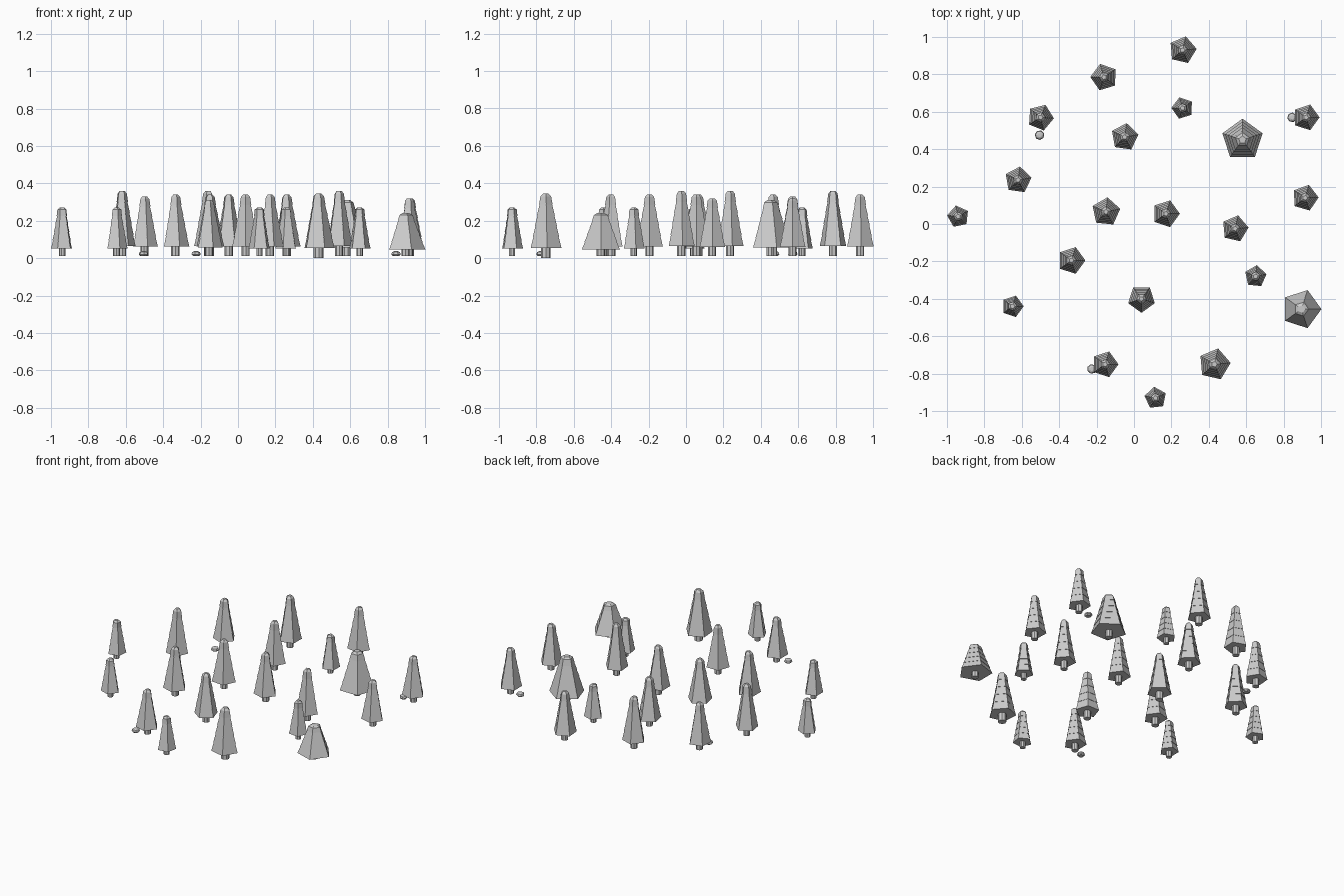
import bpy, bmesh
from math import sin, cos, radians, pi

cube = bpy.data.objects.get("Cube")
if cube:
    bpy.data.objects.remove(cube, do_unlink=True)

grey = bpy.data.materials.new("plain_grey")
grey.use_nodes = True
grey.diffuse_color = (0.6, 0.6, 0.6, 1)
grey.node_tree.nodes["Principled BSDF"].inputs["Base Color"].default_value = (0.6, 0.6, 0.6, 1)


def lathe(bm, sides, phase, profile):
    """Closed low-poly solid from (radius, height) pairs."""
    rings = [[bm.verts.new((r * cos(phase + 2 * pi * i / sides),
                            r * sin(phase + 2 * pi * i / sides), z))
              for i in range(sides)] for r, z in profile]
    for low, high in zip(rings, rings[1:]):
        for i in range(sides):
            j = (i + 1) % sides
            bm.faces.new((low[i], low[j], high[j], high[i]))
    bm.faces.new(rings[0][::-1])
    bm.faces.new(rings[-1])


def finish(name, bm, x, y):
    mesh = bpy.data.meshes.new(name)
    bm.to_mesh(mesh)
    bm.free()
    mesh.materials.append(grey)
    obj = bpy.data.objects.new(name, mesh)
    obj.location = (x, y, 0)
    bpy.context.collection.objects.link(obj)


def tree(name, x, y, top, radius, tip, phase, base=0.012, tiers=5):
    bm = bmesh.new()
    skirt = base + 0.155 * (top - base)
    phase = radians(phase)
    # Trunk
    trunk = 0.3 * radius if tip < 0.03 else 0.022
    lathe(bm, 8, phase, [(trunk, base), (trunk, skirt + 0.02)])
    # Stacked tiers, each slightly overhanging the one below
    step = (top - skirt) / tiers
    for i in range(tiers):
        low = radius + (tip - radius) * i / tiers
        high = radius + (tip - radius) * (i + 1) / tiers
        z = skirt + i * step
        profile = [(low, z), (high - 0.003, z + step)]
        if i == tiers - 1:
            profile = [(low, z), (high + 0.004, z + 0.75 * step), (high * 0.6, z + step)]
        lathe(bm, 5, phase, profile)
    finish(name, bm, x, y)


# Slim trees: x, y, top, radius, rotation
slim = [
    (0.26, 0.93, 0.34, 0.075, 5), (-0.16, 0.785, 0.36, 0.074, 35),
    (-0.50, 0.57, 0.33, 0.072, -4), (-0.05, 0.465, 0.34, 0.075, 10),
    (0.26, 0.62, 0.27, 0.06, 35), (0.92, 0.57, 0.32, 0.072, 0),
    (0.915, 0.14, 0.32, 0.072, 2), (-0.62, 0.235, 0.36, 0.073, 10),
    (-0.94, 0.04, 0.27, 0.06, 30), (-0.15, 0.065, 0.34, 0.078, 12),
    (0.17, 0.055, 0.34, 0.075, 0), (0.54, -0.025, 0.36, 0.073, 5),
    (-0.335, -0.195, 0.34, 0.075, 0), (0.65, -0.28, 0.27, 0.06, 12),
    (0.04, -0.40, 0.34, 0.075, 54), (-0.155, -0.75, 0.31, 0.072, 0),
    (-0.65, -0.44, 0.27, 0.06, 0), (0.115, -0.93, 0.27, 0.06, 25),
]
for n, (x, y, top, radius, turn) in enumerate(slim, 1):
    tree(f"slim_tree_{n}", x, y, top, radius, 0.022, turn)
tree("thick_tree", 0.43, -0.75, 0.345, 0.087, 0.026, 5, base=0.0)

# Broad trees
tree("broad_tree_back", 0.58, 0.45, 0.31, 0.113, 0.035, 18)
tree("broad_tree_front", 0.895, -0.455, 0.24, 0.107, 0.035, 0)

# Stones
for n, (x, y) in enumerate([(-0.505, 0.475), (0.845, 0.57), (-0.225, -0.775)], 1):
    bm = bmesh.new()
    lathe(bm, 7, 0.3 * n, [(0.018, 0.012), (0.026, 0.02), (0.022, 0.032), (0.011, 0.037)])
    finish(f"stone_{n}", bm, x, y)
